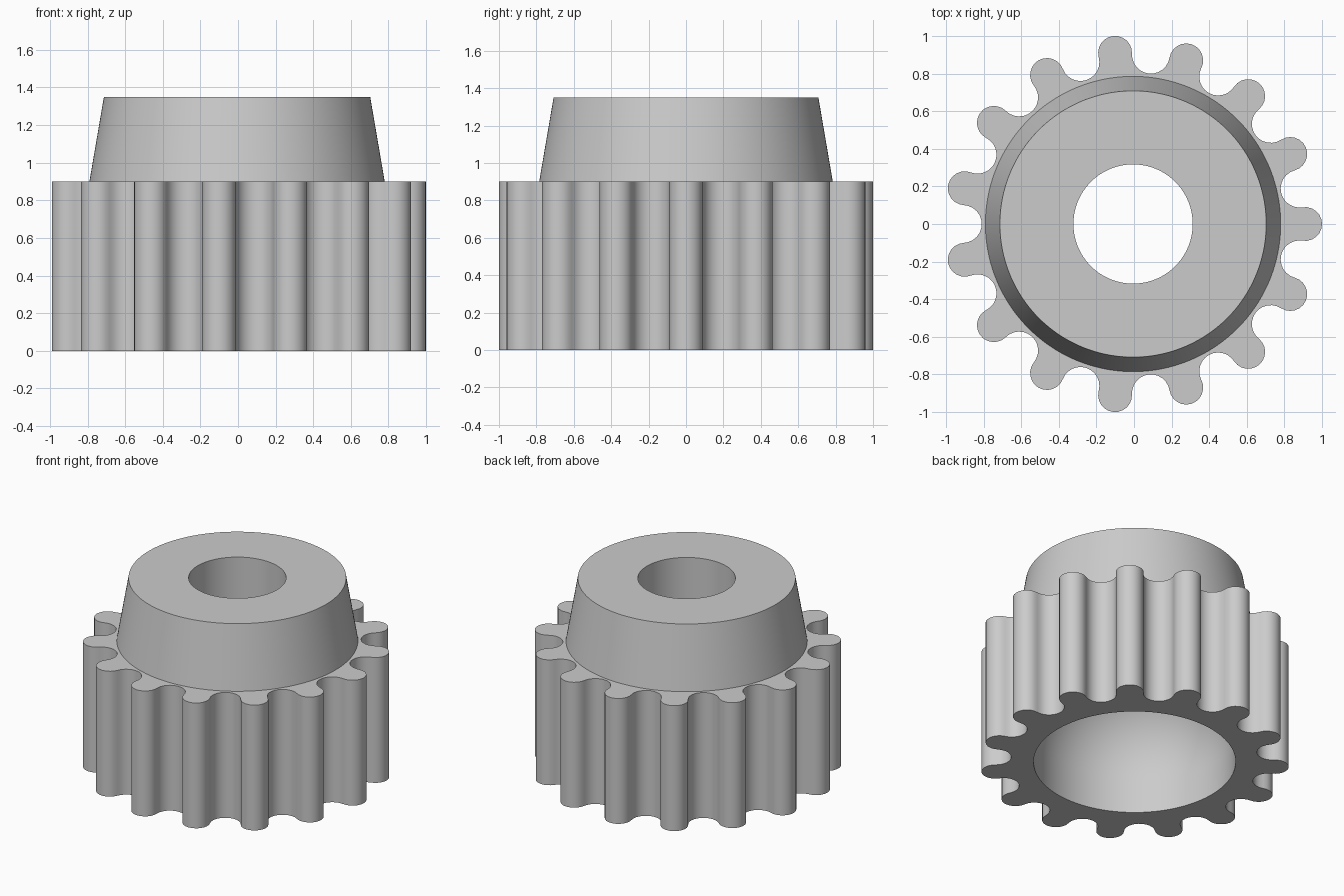
import bpy
import bmesh
from math import sin, cos, atan2, hypot, radians, pi, sqrt

cube = bpy.data.objects.get("Cube")
if cube:
    bpy.data.objects.remove(cube, do_unlink=True)

TEETH, ARC = 15, 12              # tooth count, segments per rounded arc
COUNT = TEETH * ARC * 2          # vertices in each ring
AXIS_X = -0.005
BODY_TOP, HUB_TOP = 0.90, 1.35
BORE, CAVITY, HUB_LOW, HUB_HIGH = 0.317, 0.657, 0.785, 0.708
SPRING = 0.22                    # height where the domed cavity begins

grey = bpy.data.materials.new("plain grey")
grey.use_nodes = True
colour = (0.6, 0.6, 0.6, 1)
grey.diffuse_color = colour
grey.node_tree.nodes["Principled BSDF"].inputs["Base Color"].default_value = colour


def tooth_outline():
    """Round tooth tips joined by tangent round valleys."""
    pitch = 2 * pi / TEETH
    tip_r, tip_c, valley_c = 0.09, 0.915, 0.905
    vx, vy = valley_c * cos(pitch / 2), valley_c * sin(pitch / 2)
    phi = atan2(vy, vx - tip_c)
    valley_r = hypot(vx - tip_c, vy) - tip_r
    points = []
    for k in range(TEETH):
        turn = k * pitch
        cx, cy = tip_c * cos(turn), tip_c * sin(turn)
        for i in range(ARC):
            a = turn - phi + 2 * phi * i / ARC
            points.append((cx + tip_r * cos(a), cy + tip_r * sin(a)))
        mid = turn + pitch / 2
        cx, cy = valley_c * cos(mid), valley_c * sin(mid)
        sweep = phi - pitch / 2
        for i in range(ARC):
            a = mid + pi + sweep - 2 * sweep * i / ARC
            points.append((cx + valley_r * cos(a), cy + valley_r * sin(a)))
    return points


def circle(radius):
    """Ring whose vertices line up with the tooth outline."""
    step = 2 * pi / COUNT
    return [(radius * cos((i - ARC / 2) * step), radius * sin((i - ARC / 2) * step))
            for i in range(COUNT)]


def loft(name, rings):
    """Skin a list of (outline, height) rings."""
    bm = bmesh.new()
    loops = [[bm.verts.new((x, y, z)) for x, y in outline] for outline, z in rings]
    for a, b in zip(loops, loops[1:]):
        for i in range(COUNT):
            j = (i + 1) % COUNT
            bm.faces.new((a[i], a[j], b[j], b[i]))
    mesh = bpy.data.meshes.new(name)
    bm.to_mesh(mesh)
    bm.free()
    obj = bpy.data.objects.new(name, mesh)
    obj.location.x = AXIS_X
    bpy.context.collection.objects.link(obj)
    mesh.materials.append(grey)
    bpy.ops.object.select_all(action="DESELECT")
    obj.select_set(True)
    bpy.context.view_layer.objects.active = obj
    bpy.ops.object.shade_smooth_by_angle(angle=radians(30))
    return obj


# Toothed body: bore, domed cavity, underside, teeth and upper ledge
teeth = tooth_outline()
dome_end = atan2(sqrt(CAVITY ** 2 - BORE ** 2), BORE)
dome = []
for i in range(13):
    a = dome_end * (1 - i / 12)
    dome.append((circle(CAVITY * cos(a)), SPRING + CAVITY * sin(a)))
loft("toothed_body", [(circle(BORE), BODY_TOP)] + dome + [
    (circle(CAVITY), 0), (teeth, 0), (teeth, BODY_TOP), (circle(HUB_LOW), BODY_TOP)])

# Tapered hub with its bore
loft("tapered_hub", [
    (circle(HUB_LOW), BODY_TOP), (circle(HUB_HIGH), HUB_TOP),
    (circle(BORE), HUB_TOP), (circle(BORE), BODY_TOP)])
